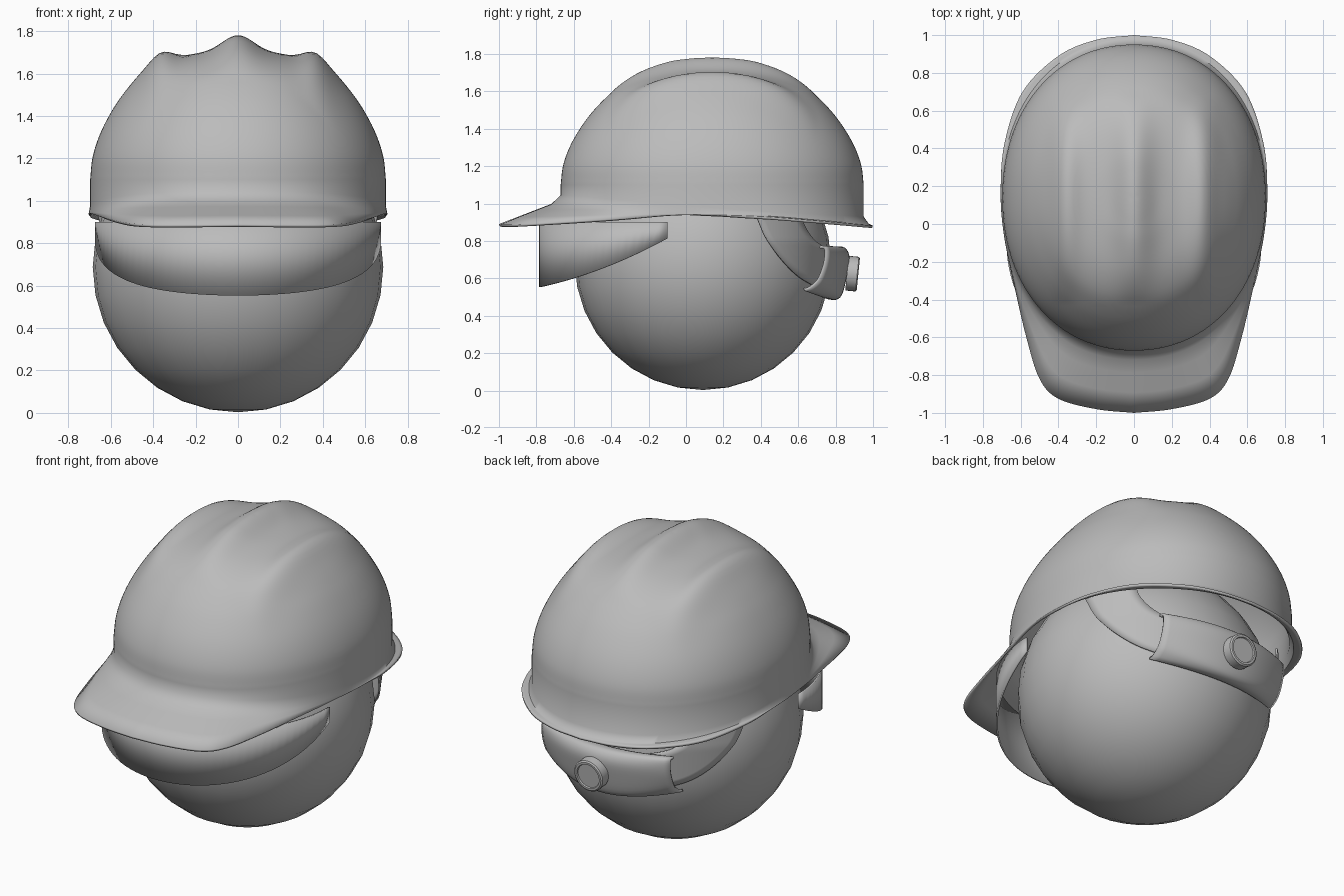
import bpy, bmesh, math
from mathutils import Vector, Euler

cube = bpy.data.objects.get("Cube")
if cube:
    bpy.data.objects.remove(cube, do_unlink=True)

grey = bpy.data.materials.new("plain grey")
grey.use_nodes = True
GREY = (0.5, 0.5, 0.5, 1)
grey.diffuse_color = GREY
grey.node_tree.nodes["Principled BSDF"].inputs["Base Color"].default_value = GREY


def spline(points, steps):
    """Smooth curve through the points."""
    p = [Vector(q) for q in points]
    p = [2 * p[0] - p[1]] + p + [2 * p[-1] - p[-2]]
    out = []
    for a, b, c, d in zip(p, p[1:], p[2:], p[3:]):
        for i in range(steps):
            t = i / steps
            out.append(0.5 * (2 * b + (c - a) * t + (2 * a - 5 * b + 4 * c - d) * t * t
                              + (3 * b - a - 3 * c + d) * t ** 3))
    return out + [p[-2]]


def finish(obj, thickness=0, offset=0, mirror=False, angle=40):
    obj.data.materials.append(grey)
    if mirror:
        m = obj.modifiers.new("mirror", 'MIRROR')
        m.merge_threshold = 0.0005
    if thickness:
        s = obj.modifiers.new("thickness", 'SOLIDIFY')
        s.thickness, s.offset = thickness, offset
    bpy.ops.object.select_all(action='DESELECT')
    obj.select_set(True)
    bpy.context.view_layer.objects.active = obj
    bpy.ops.object.shade_smooth_by_angle(angle=math.radians(angle))


def sheet(name, rows, closed=False, cap=None, **kw):
    """Surface lofted through rows of points, optionally closed by a tip."""
    bm = bmesh.new()
    grid = [[bm.verts.new(p) for p in row] for row in rows]
    n = len(grid[0])
    for r0, r1 in zip(grid, grid[1:]):
        for i in range(n if closed else n - 1):
            j = (i + 1) % n
            bm.faces.new((r0[i], r0[j], r1[j], r1[i]))
    if cap:
        tip = bm.verts.new(cap)
        for i in range(n):
            bm.faces.new((grid[-1][i], grid[-1][(i + 1) % n], tip))
    me = bpy.data.meshes.new(name)
    bm.to_mesh(me)
    bm.free()
    obj = bpy.data.objects.new(name, me)
    bpy.context.collection.objects.link(obj)
    finish(obj, **kw)
    return obj


# Head
bpy.ops.mesh.primitive_uv_sphere_add(segments=32, ring_count=16, radius=0.685, location=(0, 0.09, 0.688))
head = bpy.context.object
head.name = "head"
finish(head)

# Helmet shell: brim edge (x, y, z) from the front to the back, then the mirrored half
CY = 0.14
half = spline([(0, -1, .89), (.2, -.98, .888), (.4, -.925, .888), (.5, -.82, .893), (.57, -.6, .905),
               (.64, -.3, .922), (.69, -.05, .938), (.706, .17, .938), (.685, .43, .928),
               (.59, .7, .908), (.4, .89, .892), (.2, .975, .884), (0, 1, .882)], 8)
edge = half + [Vector((-p.x, p.y, p.z)) for p in half[-2:0:-1]]


def wall(p):
    """Point of the dome footprint in the same direction as an edge point."""
    dx, dy, k = p.x, p.y - CY, 2.12
    f = (abs(dx / .697) ** k + abs(dy / .81) ** k) ** (-1 / k)
    return dx * f, dy * f


def ridges(x, y):
    fade = max(0, 1 - ((y - CY) / .56) ** 2)
    centre = .08 * math.exp(-(x / .105) ** 2)
    sides = .05 * math.exp(-((abs(x) - .365) / .075) ** 2)
    return fade * (centre + sides)


rows = [edge]
foot = [wall(p) for p in edge]


def join_height(y):
    """Height where the brim meets the dome."""
    return .935 + .085 * max(0, min(1, (.35 - y) / 1.0)) - .03 * max(0, min(1, (y - .35) / .6))


for t in (.35, .7, .92):
    row = []
    for p, (fx, fy) in zip(edge, foot):
        x, y = fx * 1.008, fy * 1.03 + CY
        h = max(p.z + .006, join_height(fy + CY) - .012)
        row.append(p.lerp(Vector((x, y, h)), t))
    rows.append(row)
rows.append([Vector((x, y + CY, join_height(y + CY) + .025)) for x, y in foot])

profile = spline([(1, 1.1), (.985, 1.2), (.942, 1.3), (.873, 1.4), (.78, 1.5), (.66, 1.592),
                  (.5, 1.655), (.3, 1.69), (.15, 1.698), (.03, 1.7)], 5)
for s, z in profile:
    rows.append([Vector((x * s, y * s + CY, z + ridges(x * s, y * s + CY))) for x, y in foot])
sheet("helmet_shell", rows, closed=True, cap=(0, CY, 1.78), thickness=.014, offset=-1, angle=50)

# Face visor: curved plate under the brim with a swept lower edge
top, low = [], []
for i in range(49):
    a = math.pi * i / 48
    x, y = .67 * math.cos(a), -.1 - .68 * math.sin(a)
    u = (y + .78) / .68
    top.append((x, y, .9))
    low.append((x, y, .553 + .15 * u + .11 * u * u))
sheet("visor", [top, low], thickness=.01)

# Harness straps: side bands sweeping from the shell down to the nape
lower = spline([(.37, .95), (.385, .91), (.43, .81), (.51, .70), (.60, .61), (.70, .55)], 6)
upper = spline([(.61, .95), (.62, .91), (.65, .85), (.69, .80), (.74, .765), (.78, .74)], 6)
rows = []
for a, b in zip(lower, upper):
    row = []
    for i in range(7):
        y, z = a.lerp(b, i / 6)
        r = min(.715, .685 + .12 * (z - .55))
        row.append((math.sqrt(max(0, r * r - (y - .09) ** 2)), y, z))
    rows.append(row)
sheet("harness_strap", rows, mirror=True, thickness=.01)

# Nape band: C-shaped section lofted from the centre to each end
centre = spline([(.80, .762), (.845, .758), (.868, .71), (.855, .62), (.83, .52), (.80, .492), (.76, .495)], 4)
end = spline([(.715, .768), (.742, .762), (.746, .72), (.735, .66), (.705, .59), (.66, .55), (.63, .54)], 4)
rows = []
for i in range(13):
    x = .42 * i / 12
    f = (i / 12) ** 2
    rows.append([(x, *c.lerp(e, f)) for c, e in zip(centre, end)])
sheet("nape_band", rows, mirror=True, thickness=.014)

# Adjustment knob with a recessed cap
bpy.ops.mesh.primitive_cylinder_add(vertices=32, radius=.093, depth=.055, location=(0, .888, .625),
                                    rotation=Euler((-math.pi / 2 - .1, 0, 0)))
knob = bpy.context.object
knob.name = "adjustment_knob"
bm = bmesh.new()
bm.from_mesh(knob.data)
outer = [f for f in bm.faces if f.normal.z > .9]
bmesh.ops.inset_region(bm, faces=outer, thickness=.008, depth=.006)
bmesh.ops.inset_region(bm, faces=outer, thickness=.012)
bmesh.ops.inset_region(bm, faces=outer, thickness=.003, depth=-.008)
bm.to_mesh(knob.data)
bm.free()
finish(knob, angle=30)
